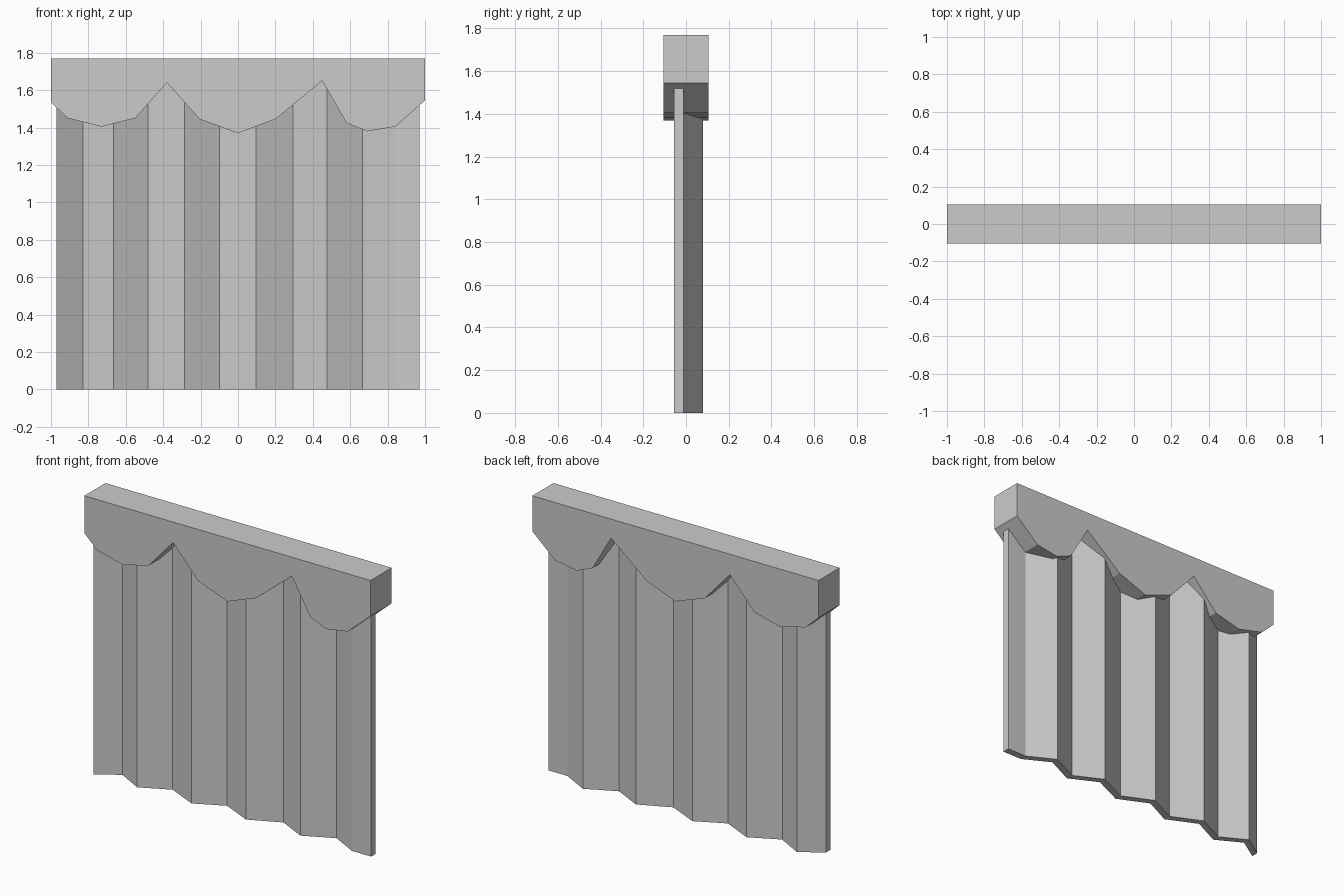
import bpy, bmesh

if "Cube" in bpy.data.objects:
    bpy.data.objects.remove(bpy.data.objects["Cube"])


def prism(name, outline, offset):
    """Extrude a closed outline along an offset vector into a solid."""
    bm = bmesh.new()
    face = bm.faces.new([bm.verts.new(p) for p in outline])
    ext = bmesh.ops.extrude_face_region(bm, geom=[face])
    moved = [g for g in ext["geom"] if isinstance(g, bmesh.types.BMVert)]
    bmesh.ops.translate(bm, verts=moved, vec=offset)
    bmesh.ops.recalc_face_normals(bm, faces=bm.faces)
    mesh = bpy.data.meshes.new(name)
    bm.to_mesh(mesh)
    bm.free()
    obj = bpy.data.objects.new(name, mesh)
    bpy.context.collection.objects.link(obj)
    return obj


# Valance: solid pelmet with a scalloped lower edge
DEPTH = 0.21
TOP = 1.77
scallops = [(-1, 1.535), (-0.91, 1.45), (-0.73, 1.405), (-0.55, 1.45),
            (-0.38, 1.64), (-0.205, 1.445), (0, 1.37), (0.2, 1.445),
            (0.45, 1.65), (0.58, 1.425), (0.69, 1.38), (0.84, 1.405),
            (1, 1.545)]
profile = scallops + [(1, TOP), (-1, TOP)]
prism("valance", [(x, -DEPTH / 2, z) for x, z in profile], (0, DEPTH, 0))

# Curtain: zigzag pleats with constant thickness, tucked into the valance
FRONT, BACK, THICK = -0.057, 0.034, 0.046
folds = [-0.97, -0.83, -0.665, -0.48, -0.285, -0.10,
         0.095, 0.295, 0.475, 0.665, 0.835]
path = [(x, BACK if i % 2 else FRONT) for i, x in enumerate(folds)]
path.append((0.97, FRONT))
outline = path + [(x, y + THICK) for x, y in reversed(path)]
prism("pleated_curtain", [(x, y, 0) for x, y in outline], (0, 0, 1.7))
